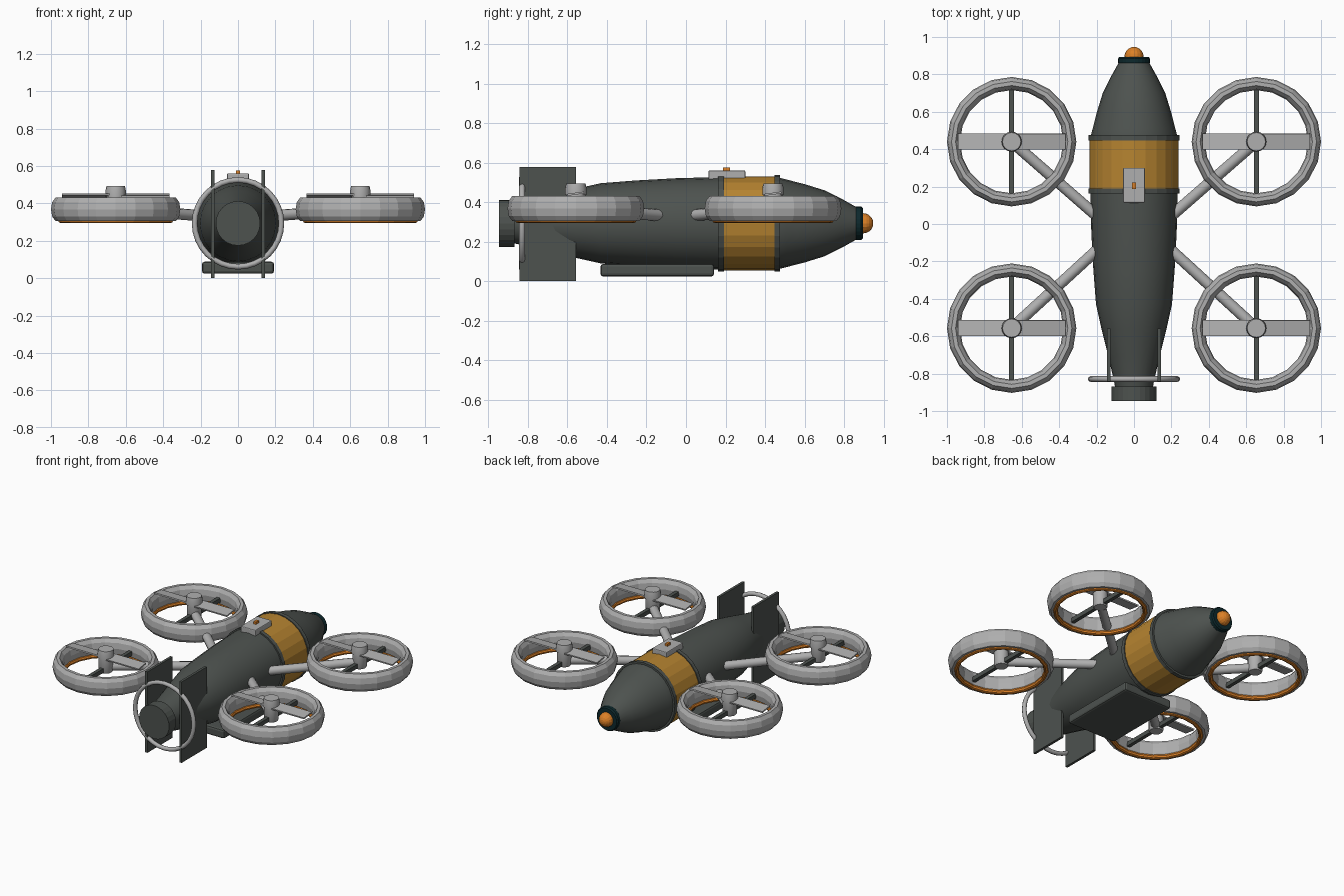
import bpy, bmesh, math
from mathutils import Vector, Matrix

if "Cube" in bpy.data.objects:
    bpy.data.objects.remove(bpy.data.objects["Cube"])

def material(name, rgb):
    m = bpy.data.materials.new(name)
    m.diffuse_color = (*rgb, 1)
    m.use_nodes = True
    m.node_tree.nodes["Principled BSDF"].inputs["Base Color"].default_value = m.diffuse_color
    return m

DARK = material("dark_green_grey", (0.075, 0.085, 0.078))
GREY = material("light_grey", (0.43, 0.43, 0.43))
OCHRE = material("ochre", (0.47, 0.23, 0.03))
ORANGE = material("orange", (0.72, 0.22, 0.02))
TEAL = material("black_teal", (0.004, 0.022, 0.026))
AXIS_Z = 0.293          # height of the fuselage axis

def finish(name, bm, mat, smooth=None):
    bmesh.ops.recalc_face_normals(bm, faces=bm.faces)
    me = bpy.data.meshes.new(name)
    bm.to_mesh(me)
    bm.free()
    me.materials.append(mat)
    ob = bpy.data.objects.new(name, me)
    bpy.context.collection.objects.link(ob)
    if smooth:
        bpy.context.view_layer.objects.active = ob
        bpy.ops.object.select_all(action='DESELECT')
        ob.select_set(True)
        bpy.ops.object.shade_smooth_by_angle(angle=math.radians(smooth))
    return ob

def lathe(name, profile, mat, center, n=24, along_y=False, closed=False, smooth=None):
    """Revolve (radius, height) points about z, or about y when along_y is set."""
    bm = bmesh.new()
    rings = []
    for r, h in profile:
        ring = []
        for i in range(n):
            a = 2 * math.pi * i / n
            c, s = r * math.cos(a), r * math.sin(a)
            ring.append(bm.verts.new(Vector(center) + Vector((c, h, s) if along_y else (c, s, h))))
        rings.append(ring)
    pairs = list(zip(rings, rings[1:]))
    if closed:
        pairs.append((rings[-1], rings[0]))
    else:
        bm.faces.new(rings[0])
        bm.faces.new(rings[-1])
    for a, b in pairs:
        for i in range(n):
            j = (i + 1) % n
            bm.faces.new((a[i], a[j], b[j], b[i]))
    return finish(name, bm, mat, smooth)

def ellipse(r, h, dr, dh, n):
    return [(r + dr * math.cos(2 * math.pi * i / n), h + dh * math.sin(2 * math.pi * i / n))
            for i in range(n)]

def box(name, center, size, mat, tilt=0, bevel=0):
    bm = bmesh.new()
    m = Matrix.Translation(center) @ Matrix.Rotation(tilt, 4, 'X') @ Matrix.Diagonal((*size, 1))
    bmesh.ops.create_cube(bm, size=1, matrix=m)
    if bevel:
        bmesh.ops.bevel(bm, geom=bm.edges[:], offset=bevel, segments=2, profile=0.5, affect='EDGES')
    return finish(name, bm, mat)

def rod(name, p, q, radius, mat, n=12):
    p, q = Vector(p), Vector(q)
    bm = bmesh.new()
    rot = (q - p).to_track_quat('Z', 'Y').to_matrix().to_4x4()
    bmesh.ops.create_cone(bm, cap_ends=True, segments=n, radius1=radius, radius2=radius,
                          depth=(q - p).length, matrix=Matrix.Translation((p + q) / 2) @ rot)
    return finish(name, bm, mat, 40)

# Fuselage and its bands
C = (0, 0, AXIS_Z)
lathe("fuselage", [(0.10, -0.88), (0.107, -0.84), (0.139, -0.70), (0.174, -0.56), (0.203, -0.43),
                   (0.217, -0.25), (0.228, -0.05), (0.234, 0.17), (0.234, 0.46), (0.221, 0.51),
                   (0.198, 0.60), (0.167, 0.70), (0.125, 0.785), (0.083, 0.86)],
      DARK, C, along_y=True, smooth=30)
lathe("ochre_band", [(0.238, 0.19), (0.238, 0.45)], OCHRE, C, along_y=True)
for label, y in (("rear", 0.177), ("front", 0.461)):
    lathe(label + "_band_ring", [(0.244, y - 0.014), (0.244, y + 0.014)], DARK, C, along_y=True)

# Nose collar and lamp
lathe("nose_collar", [(0.080, 0.855), (0.085, 0.863), (0.085, 0.885), (0.078, 0.894)],
      TEAL, C, along_y=True)
bm = bmesh.new()
bmesh.ops.create_uvsphere(bm, u_segments=16, v_segments=10, radius=0.051,
                          matrix=Matrix.Translation((0, 0.896, AXIS_Z)) @ Matrix.Rotation(math.pi / 2, 4, 'X'))
finish("nose_lamp", bm, ORANGE)

# Tail: nozzle, ring and twin fins
lathe("tail_nozzle", [(0.119, -0.947), (0.119, -0.868)], DARK, C, along_y=True)
lathe("tail_ring", ellipse(0.232, -0.829, 0.015, 0.015, 8), GREY, C, n=32, along_y=True, closed=True, smooth=50)
for side, s in (("left", -1), ("right", 1)):
    box(side + "_tail_fin", (s * 0.135, -0.70, 0.289), (0.018, 0.285, 0.578), DARK)

# Belly tray and top sensor
box("belly_tray", (0, -0.145, 0.056), (0.385, 0.575, 0.064), DARK, bevel=0.014)
box("top_sensor", (0, 0.207, 0.535), (0.117, 0.187, 0.05), GREY, bevel=0.006)
box("sensor_light", (0, 0.205, 0.565), (0.02, 0.034, 0.022), ORANGE)

# Four ducted rotors
for end, y, root in (("front", 0.44, 0.0), ("rear", -0.557, -0.095)):
    for side, s in (("left", -1), ("right", 1)):
        tag = f"{end}_{side}_"
        x = s * 0.654
        P = (x, y, 0)
        lathe(tag + "duct", ellipse(0.311, 0.368, 0.035, 0.066, 10), GREY, P, n=20, closed=True)
        lathe(tag + "duct_glow_ring", ellipse(0.292, 0.310, 0.016, 0.016, 8), ORANGE, P, n=20, closed=True)
        lathe(tag + "motor", [(0.042, 0.335), (0.048, 0.345), (0.048, 0.44)], GREY, P, n=16, smooth=40)
        lathe(tag + "hub_cap", [(0.054, 0.436), (0.054, 0.470), (0.049, 0.494)], GREY, P, n=16, smooth=40)
        box(tag + "stator", (x, y, 0.358), (0.026, 0.58, 0.03), DARK)
        for name, b in (("inner" if s > 0 else "outer", -1), ("outer" if s > 0 else "inner", 1)):
            box(tag + name + "_blade", (x + b * 0.155, y, 0.443), (0.265, 0.085, 0.010), GREY,
                tilt=b * math.radians(8))
        rod(tag + "arm", (s * 0.15, root, 0.33), (x, y, 0.37), 0.03, GREY)
